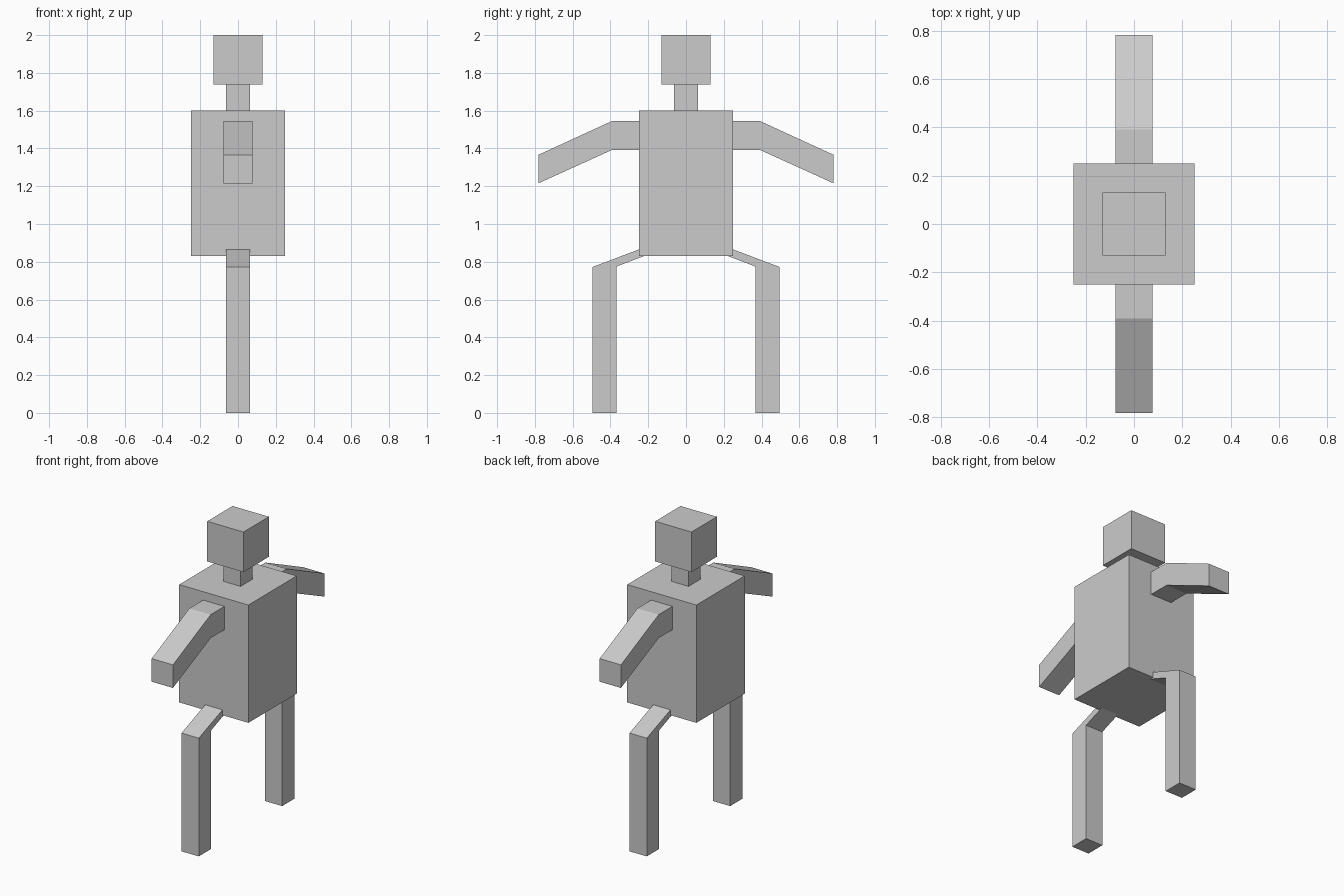
import bpy
import bmesh

if "Cube" in bpy.data.objects:
    bpy.data.objects.remove(bpy.data.objects["Cube"])


def box(name, half, z0, z1):
    """Square upright block centred on the z axis."""
    bm = bmesh.new()
    bmesh.ops.create_cube(bm, size=1)
    bmesh.ops.scale(bm, vec=(2 * half, 2 * half, z1 - z0), verts=bm.verts)
    bmesh.ops.translate(bm, vec=(0, 0, (z0 + z1) / 2), verts=bm.verts)
    return finish(name, bm)


def limb(name, profile, half):
    """Extrude a (y, z) profile across x and mirror it to the other side."""
    bm = bmesh.new()
    face = bm.faces.new([bm.verts.new((-half, y, z)) for y, z in profile])
    ext = bmesh.ops.extrude_face_region(bm, geom=[face])
    verts = [g for g in ext["geom"] if isinstance(g, bmesh.types.BMVert)]
    bmesh.ops.translate(bm, vec=(2 * half, 0, 0), verts=verts)
    bmesh.ops.recalc_face_normals(bm, faces=bm.faces)
    obj = finish(name, bm)
    mirror = obj.modifiers.new("Mirror", 'MIRROR')
    mirror.use_axis = (False, True, False)
    mirror.use_mirror_merge = False
    return obj


def finish(name, bm):
    mesh = bpy.data.meshes.new(name)
    bm.to_mesh(mesh)
    bm.free()
    obj = bpy.data.objects.new(name, mesh)
    bpy.context.collection.objects.link(obj)
    return obj


# Body blocks
box("torso", 0.25, 0.83, 1.6)
box("neck", 0.0625, 1.59, 1.745)
box("head", 0.131, 1.738, 2.0)

# Bent arms, from shoulder to hand
limb("arms", [(0.24, 1.545), (0.392, 1.545), (0.782, 1.366),
              (0.782, 1.215), (0.392, 1.392), (0.24, 1.392)], 0.077)

# Legs with sloping hips
limb("legs", [(0.247, 0.866), (0.494, 0.773), (0.494, 0),
              (0.367, 0), (0.367, 0.775), (0.22, 0.831)], 0.0625)
